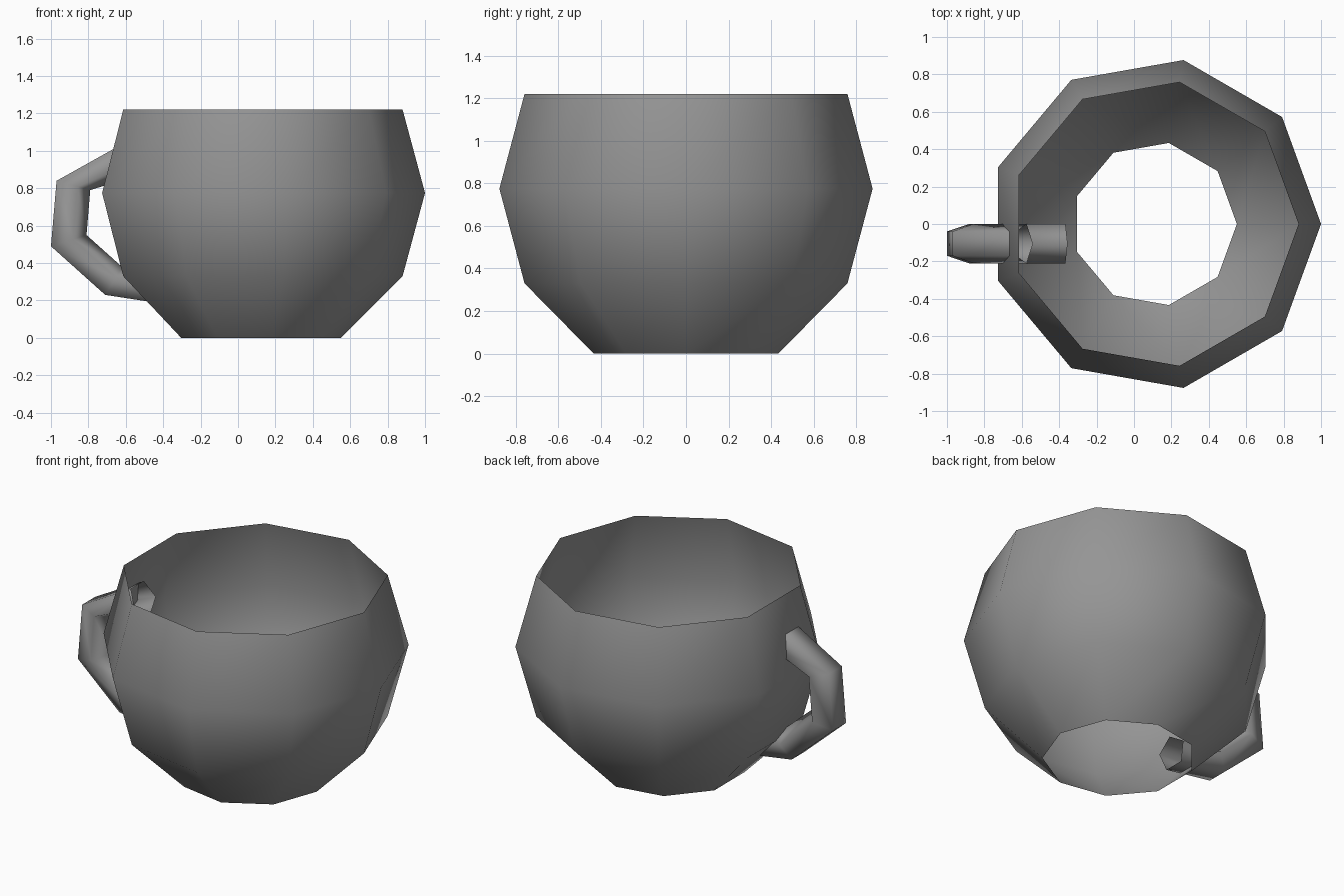
import bpy
import bmesh
from math import cos, sin, tau

cube = bpy.data.objects.get("Cube")
if cube:
    bpy.data.objects.remove(cube, do_unlink=True)

grey = bpy.data.materials.new("plain grey")
grey.use_nodes = True
colour = (0.3, 0.3, 0.3, 1)
grey.diffuse_color = colour
grey.node_tree.nodes["Principled BSDF"].inputs["Base Color"].default_value = colour


def loft(name, rings):
    """Skin a list of equal rings into an open, smooth shell."""
    bm = bmesh.new()
    loops = [[bm.verts.new(p) for p in ring] for ring in rings]
    for low, high in zip(loops, loops[1:]):
        for i in range(len(low)):
            j = (i + 1) % len(low)
            bm.faces.new((low[i], low[j], high[j], high[i]))
    mesh = bpy.data.meshes.new(name)
    bm.to_mesh(mesh)
    bm.free()
    mesh.materials.append(grey)
    mesh.shade_smooth()
    obj = bpy.data.objects.new(name, mesh)
    bpy.context.collection.objects.link(obj)
    return obj


# Cup body: nine-sided thin shell, open at the rim and the base
SIDES = 9
CENTRE_X = 0.11
profile = [(0.44, 0), (0.77, 0.33), (0.89, 0.775), (0.77, 1.22)]
loft("cup_body", [
    [(CENTRE_X + r * cos(tau * i / SIDES), r * sin(tau * i / SIDES), z)
     for i in range(SIDES)]
    for r, z in profile])

# Handle: five-sided open tube, flat on the outside and pointed on the inside
HANDLE_Y = -0.105
# Each station gives the outer and inner edge of the bent tube (x, z)
stations = [
    ((-0.63, 1.03), (-0.54, 0.87)),
    ((-0.97, 0.84), (-0.79, 0.79)),
    ((-1.00, 0.49), (-0.81, 0.55)),
    ((-0.71, 0.23), (-0.62, 0.38)),
    ((-0.385, 0.18), (-0.355, 0.36)),
]
# Pentagon section: (fraction from outer to inner edge, sideways offset)
section = [(0, -0.065), (0.62, -0.105), (1, 0), (0.62, 0.105), (0, 0.065)]
loft("handle", [
    [(o[0] + t * (n[0] - o[0]), HANDLE_Y + side, o[1] + t * (n[1] - o[1]))
     for t, side in section]
    for o, n in stations])
